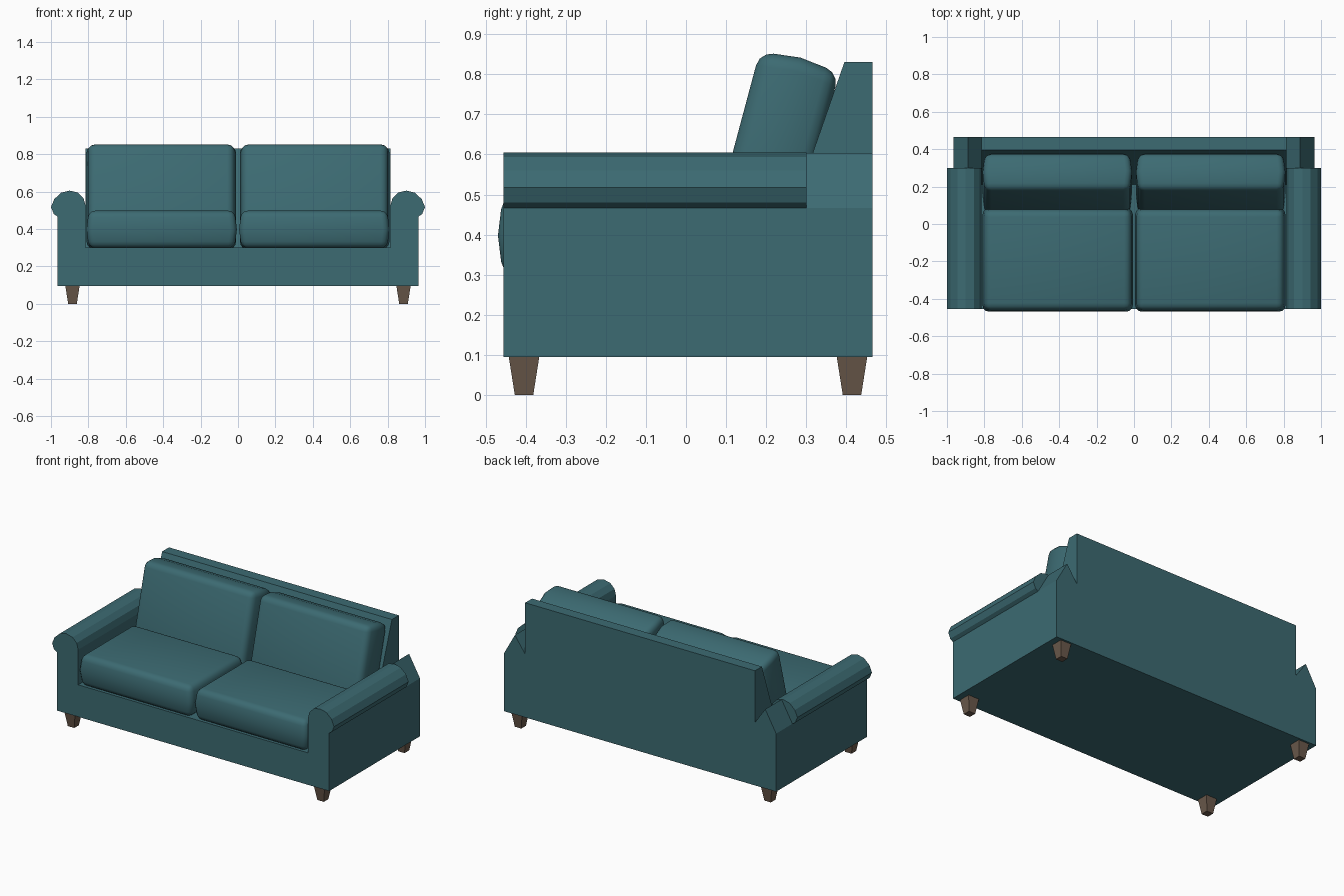
import bpy, bmesh, math
from mathutils import Matrix, Vector

if "Cube" in bpy.data.objects:
    bpy.data.objects.remove(bpy.data.objects["Cube"])


def material(name, color):
    m = bpy.data.materials.new(name)
    m.diffuse_color = color
    m.use_nodes = True
    m.node_tree.nodes["Principled BSDF"].inputs["Base Color"].default_value = m.diffuse_color
    return m


FABRIC = material("teal_fabric", (0.045, 0.145, 0.168, 1))
WOOD = material("brown_wood", (0.145, 0.1, 0.07, 1))


def finish(bm, name, mat, smooth=None):
    bmesh.ops.recalc_face_normals(bm, faces=bm.faces)
    me = bpy.data.meshes.new(name)
    bm.to_mesh(me)
    bm.free()
    me.materials.append(mat)
    ob = bpy.data.objects.new(name, me)
    bpy.context.collection.objects.link(ob)
    if smooth:
        bpy.ops.object.select_all(action='DESELECT')
        ob.select_set(True)
        bpy.context.view_layer.objects.active = ob
        bpy.ops.object.shade_smooth_by_angle(angle=math.radians(smooth))
    return ob


def prism(name, points, a, b, place, smooth=None):
    """Extrude a 2D outline from a to b; place(u, v, t) gives the 3D point."""
    bm = bmesh.new()
    ends = [[bm.verts.new(place(u, v, t)) for u, v in points] for t in (a, b)]
    n = len(points)
    for end in ends:
        bm.faces.new(end)
    for i in range(n):
        j = (i + 1) % n
        bm.faces.new((ends[0][i], ends[0][j], ends[1][j], ends[1][i]))
    return finish(bm, name, FABRIC, smooth)


def mirrored(half):
    return half + [(-x, z) for x, z in reversed(half)]


def cushion(name, size, axis, center, tilt=0.0, bulge=0.012, round_=0.035):
    """Box with a puffed rim around its mid-plane and rounded edges."""
    bm = bmesh.new()
    bmesh.ops.create_cube(bm, size=1)
    bmesh.ops.scale(bm, vec=size, verts=bm.verts)
    normal = Vector((0, 0, 0))
    normal[axis] = 1
    bmesh.ops.bisect_plane(bm, geom=bm.verts[:] + bm.edges[:] + bm.faces[:],
                           plane_co=(0, 0, 0), plane_no=normal)
    for v in bm.verts:
        if abs(v.co[axis]) < 1e-5:
            for k in range(3):
                if k != axis:
                    v.co[k] += math.copysign(bulge, v.co[k])
    bm.normal_update()
    sharp = [e for e in bm.edges if e.calc_face_angle(0) > 0.9]
    bmesh.ops.bevel(bm, geom=sharp, offset=round_, segments=3,
                    profile=0.5, affect='EDGES')
    bm.transform(Matrix.Translation(center) @ Matrix.Rotation(tilt, 4, 'X'))
    return finish(bm, name, FABRIC, 40)


# base and rolled arms as one U-shaped front profile
front_half = [(0.965, 0.095), (0.965, 0.467), (0.985, 0.48), (1.0, 0.517),
              (0.982, 0.56), (0.945, 0.594), (0.9, 0.605), (0.855, 0.594),
              (0.826, 0.565), (0.815, 0.525), (0.815, 0.3)]
prism("base_and_arms", mirrored(front_half), -0.455, 0.30,
      lambda x, z, y: (x, y, z))

# rear part of the frame with peaked arm ends
rear_half = [(0.965, 0.095), (0.965, 0.467), (0.888, 0.603),
             (0.815, 0.5), (0.815, 0.3)]
prism("rear_frame", mirrored(rear_half), 0.30, 0.465,
      lambda x, z, y: (x, y, z))

# sloped backrest
prism("backrest", [(0.21, 0.3), (0.395, 0.83), (0.465, 0.83), (0.465, 0.3)],
      -0.815, 0.815, lambda y, z, x: (x, y, z))

# seat and back cushions
for side, s in (("left", -1), ("right", 1)):
    cushion(side + "_seat_cushion", (0.78, 0.53, 0.2), 2,
            (s * 0.408, -0.192, 0.398))
    cushion(side + "_back_cushion", (0.775, 0.205, 0.54), 1,
            (s * 0.41, 0.213, 0.569), math.radians(-15))

# tapered legs
for side, x in (("left", -0.885), ("right", 0.885)):
    for end, y in (("front", -0.404), ("back", 0.414)):
        bm = bmesh.new()
        bmesh.ops.create_cone(bm, cap_ends=True, segments=4,
                              radius1=0.023 * math.sqrt(2),
                              radius2=0.038 * math.sqrt(2), depth=0.095)
        bm.transform(Matrix.Translation((x, y, 0.0475))
                     @ Matrix.Rotation(math.pi / 4, 4, 'Z'))
        finish(bm, f"{end}_{side}_leg", WOOD)
